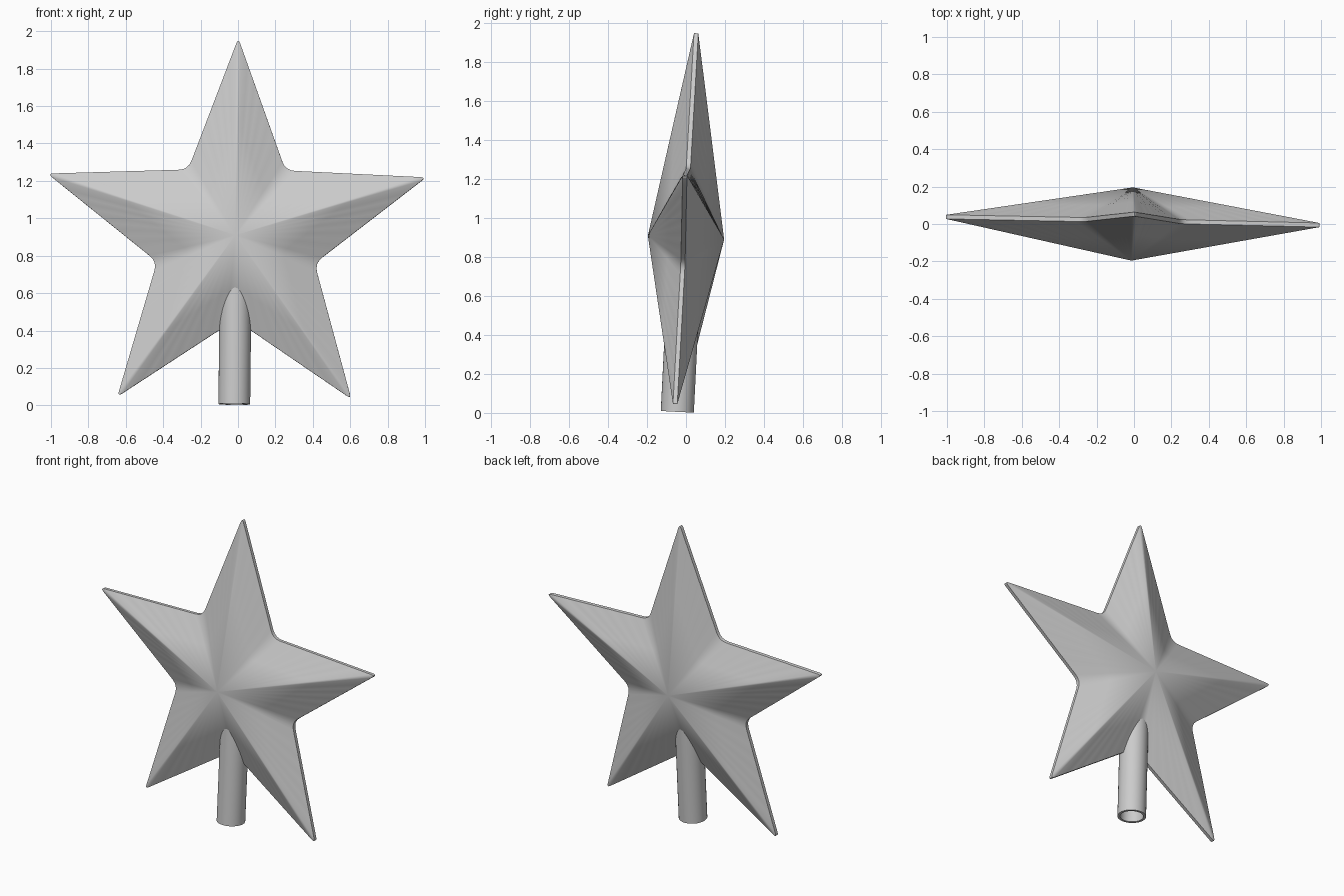
import bpy, bmesh, math
from mathutils import Vector, Euler, Matrix

old = bpy.data.objects.get("Cube")
if old:
    bpy.data.objects.remove(old, do_unlink=True)

# one plain grey for everything
grey = bpy.data.materials.new("light_grey")
grey.use_nodes = True
colour = (0.6, 0.6, 0.6, 1)
grey.diffuse_color = colour
grey.node_tree.nodes["Principled BSDF"].inputs["Base Color"].default_value = colour

# the whole ornament leans back and turns slightly
CENTRE = Vector((-0.01, 0, 0.9))
LEAN = Matrix.Translation(CENTRE) @ Euler((-0.05, 0.01, -0.022)).to_matrix().to_4x4()

TIP, INNER = 1.064, 0.443
APEX, RIM = 0.196, 0.011
PLEATS = 12


def finish(bm, name, angle):
    bmesh.ops.recalc_face_normals(bm, faces=bm.faces)
    mesh = bpy.data.meshes.new(name)
    bm.to_mesh(mesh)
    bm.free()
    mesh.materials.append(grey)
    obj = bpy.data.objects.new(name, mesh)
    bpy.context.collection.objects.link(obj)
    obj.matrix_world = LEAN
    bpy.ops.object.select_all(action="DESELECT")
    obj.select_set(True)
    bpy.context.view_layer.objects.active = obj
    bpy.ops.object.shade_smooth_by_angle(angle=math.radians(angle))
    return obj


def star_outline():
    """Five-pointed outline with rounded tips and inner corners."""
    corners = []
    for i in range(10):
        a = math.pi / 2 - i * math.pi / 5
        r = INNER if i % 2 else TIP
        corners.append(Vector((r * math.cos(a), 0, r * math.sin(a))))
    points = []
    for i, c in enumerate(corners):
        d = 0.05 if i % 2 else 0.03
        before = c + (corners[i - 1] - c).normalized() * d
        after_corner = corners[(i + 1) % 10]
        after = c + (after_corner - c).normalized() * d
        for k in range(5):
            t = k / 4
            p = before * (1 - t) ** 2 + c * 2 * t * (1 - t) + after * t * t
            points.append((p, 0))
        # straight edge, split into pleats
        d_next = 0.03 if i % 2 else 0.05
        end = after_corner + (c - after_corner).normalized() * d_next
        for k in range(1, PLEATS):
            points.append((after.lerp(end, k / PLEATS), 1 if k % 2 else -1))
    return points


# star: two shallow pleated pyramids joined by a thin rim
bm = bmesh.new()
outline = star_outline()
n = len(outline)
rims = []
for side in (-1, 1):
    apex = bm.verts.new((0, side * APEX, 0))
    rim, mid = [], []
    for p, pleat in outline:
        edge = Vector((p.x, side * RIM, p.z))
        rim.append(bm.verts.new(edge))
        m = apex.co.lerp(edge, 0.6)
        m.y += side * pleat * 0.0012
        mid.append(bm.verts.new(m))
    for i in range(n):
        j = (i + 1) % n
        bm.faces.new((apex, mid[i], mid[j]))
        bm.faces.new((mid[i], rim[i], rim[j], mid[j]))
    rims.append(rim)
for i in range(n):
    j = (i + 1) % n
    bm.faces.new((rims[0][i], rims[0][j], rims[1][j], rims[1][i]))
finish(bm, "star", 20)

# mounting tube: lathed profile of outer wall, lower lip and closed bore
bm = bmesh.new()
profile = [(0, -0.2), (0.085, -0.2), (0.085, -0.895), (0.069, -0.895), (0.069, -0.47), (0, -0.47)]
verts = [bm.verts.new((r, 0, z)) for r, z in profile]
edges = [bm.edges.new(pair) for pair in zip(verts, verts[1:])]
bmesh.ops.spin(bm, geom=verts + edges, cent=(0, 0, 0), axis=(0, 0, 1),
               angle=math.tau, steps=48)
bmesh.ops.remove_doubles(bm, verts=bm.verts, dist=0.0005)
finish(bm, "mounting_tube", 40)
